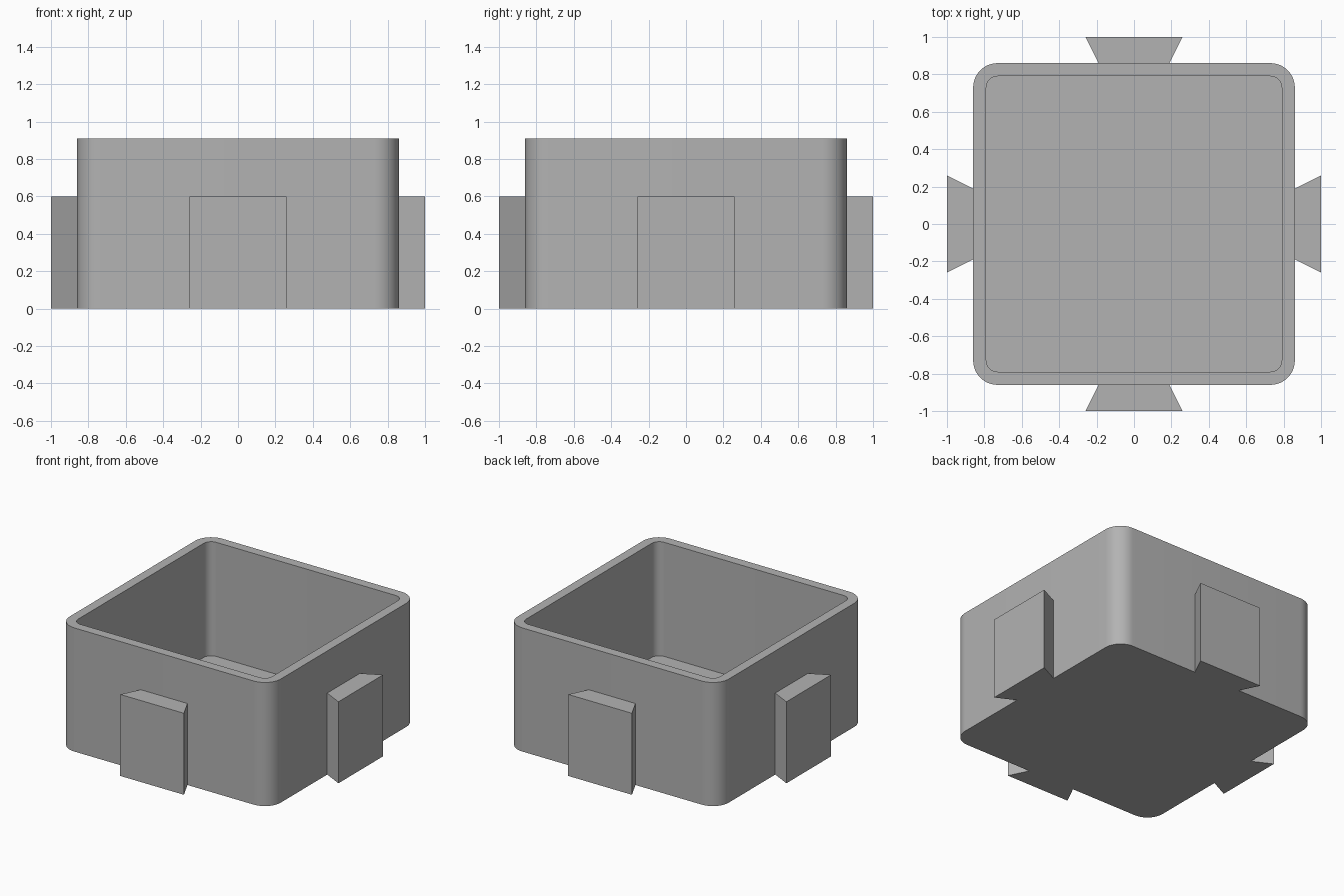
import bpy, bmesh, math
from mathutils import Matrix

cube = bpy.data.objects.get("Cube")
if cube:
    bpy.data.objects.remove(cube, do_unlink=True)

HALF, HEIGHT, WALL, RADIUS = 0.86, 0.91, 0.07, 0.13
TAB_HEIGHT = 0.6

grey = bpy.data.materials.new("plain grey")
grey.use_nodes = True
colour = (0.45, 0.45, 0.45, 1)
grey.diffuse_color = colour
grey.node_tree.nodes["Principled BSDF"].inputs["Base Color"].default_value = colour


def add_object(name, bm):
    bmesh.ops.recalc_face_normals(bm, faces=bm.faces)
    mesh = bpy.data.meshes.new(name)
    bm.to_mesh(mesh)
    bm.free()
    mesh.materials.append(grey)
    obj = bpy.data.objects.new(name, mesh)
    bpy.context.collection.objects.link(obj)
    return obj


def rounded_square(half, radius, steps=12):
    points = []
    for corner in range(4):
        mid = math.radians(45 + 90 * corner)
        cx = math.copysign(half - radius, math.cos(mid))
        cy = math.copysign(half - radius, math.sin(mid))
        for i in range(steps + 1):
            a = math.radians(90 * (corner + i / steps))
            points.append((cx + radius * math.cos(a), cy + radius * math.sin(a)))
    return points


# Open box: outer skin, rim, inner skin and floor bridged as stacked rings
outer = rounded_square(HALF, RADIUS)
inner = rounded_square(HALF - WALL, RADIUS - WALL)
bm = bmesh.new()
rings = [[bm.verts.new((x, y, z)) for x, y in outline]
         for outline, z in ((outer, 0), (outer, HEIGHT), (inner, HEIGHT), (inner, WALL))]
count = len(outer)
for low, high in zip(rings, rings[1:]):
    for i in range(count):
        j = (i + 1) % count
        bm.faces.new((low[i], low[j], high[j], high[i]))
bm.faces.new(rings[0])
bm.faces.new(rings[-1])
box = add_object("open_box", bm)
bpy.ops.object.select_all(action="DESELECT")
box.select_set(True)
bpy.context.view_layer.objects.active = box
bpy.ops.object.shade_smooth_by_angle(angle=math.radians(30))

# Dovetail tabs: one trapezoid profile turned onto each side
profile = ((-0.19, -HALF), (-0.26, -1), (0.26, -1), (0.19, -HALF))
for turn, side in enumerate(("front", "left", "back", "right")):
    bm = bmesh.new()
    base = bm.faces.new([bm.verts.new((x, y, 0)) for x, y in profile])
    extruded = bmesh.ops.extrude_face_region(bm, geom=[base], use_keep_orig=True)
    top = [v for v in extruded["geom"] if isinstance(v, bmesh.types.BMVert)]
    bmesh.ops.translate(bm, verts=top, vec=(0, 0, TAB_HEIGHT))
    bm.transform(Matrix.Rotation(turn * math.pi / 2, 4, "Z"))
    add_object(side + "_dovetail_tab", bm)
